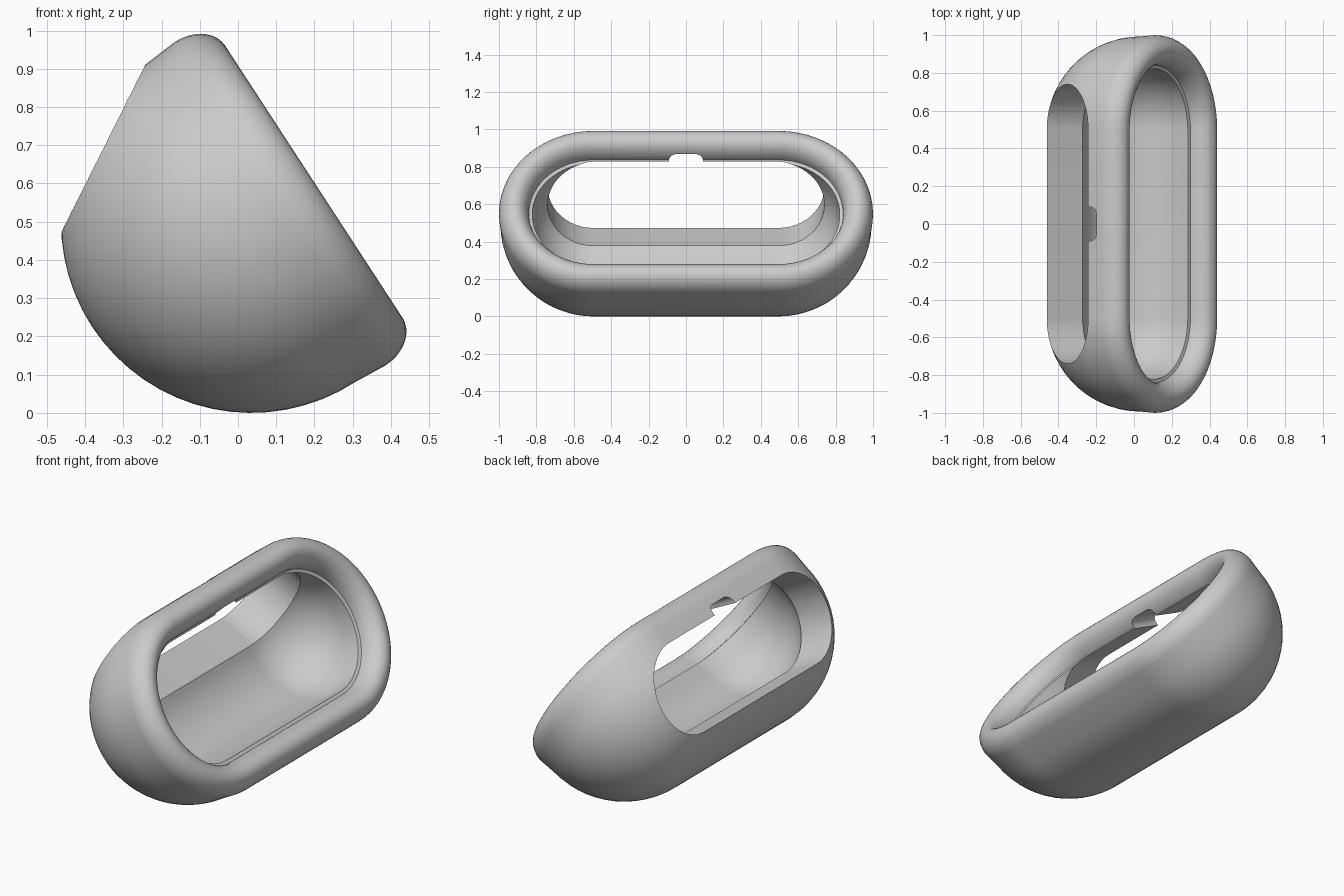
import bpy, bmesh, math
from mathutils import Matrix, Vector

if "Cube" in bpy.data.objects:
    bpy.data.objects.remove(bpy.data.objects["Cube"])

HALF = 0.495                      # half length of the straight middle
CENTRE = Vector((0.035, 0, 0.498))
SEG = 30                          # steps round each half-round end


def ring(r, z, half=HALF, seg=SEG):
    pts = []
    for side in (1, -1):
        for i in range(seg + 1):
            t = math.pi * i / seg
            pts.append(Vector((side * r * math.cos(t), side * (r * math.sin(t) + half), z)))
    return pts


def make_object(name, bm, tilt):
    bmesh.ops.remove_doubles(bm, verts=bm.verts, dist=1e-5)
    bmesh.ops.recalc_face_normals(bm, faces=bm.faces)
    bm.transform(Matrix.Translation(CENTRE) @ Matrix.Rotation(math.radians(tilt), 4, 'Y'))
    mesh = bpy.data.meshes.new(name)
    bm.to_mesh(mesh)
    bm.free()
    ob = bpy.data.objects.new(name, mesh)
    bpy.context.collection.objects.link(ob)
    return ob


def arc(cr, cz, a, b, start, end, n):
    for i in range(n + 1):
        t = math.radians(start + (end - start) * i / n)
        yield cr + a * math.cos(t), cz + b * math.sin(t)


def sweep(rings, caps=False):
    bm = bmesh.new()
    rows = [[bm.verts.new(p) for p in r] for r in rings]
    n = len(rows[0])
    for lo, hi in zip(rows, rows[1:]):
        for i in range(n):
            j = (i + 1) % n
            vs = (lo[i], lo[j], hi[j], hi[i])
            bm.faces.new(vs)
    if caps:
        bm.faces.new(rows[0])
        bm.faces.new(rows[-1])
    return bm


# Shell: stretched bowl with a rolled rim, small ledge and inner cavity
profile = list(arc(0, 0, 0.498, 0.498, -90, 0, 16))
profile += list(arc(0.425, 0.09, 0.08, 0.105, 0, 180, 18))
profile += [(0.327, 0.085)]
profile += list(arc(0, 0, 0.33, 0.33, 0, -90, 14))
bm = sweep([ring(max(r, 0), z) for r, z in profile])
bmesh.ops.remove_doubles(bm, verts=bm.verts, dist=1e-5)
bmesh.ops.dissolve_degenerate(bm, dist=1e-5, edges=bm.edges)
shell = make_object("shell", bm, 56.9)

# Rear window: stadium tunnel through the wall
window = make_object("window_cutter", sweep([ring(0.245, z, seg=24) for z in (0.1, 0.8)], True), -63.4)

# Small rounded notch in the top edge of the window
outline = [(0.2, -0.09), (0.2, 0.09)]
outline += [(x, y) for x, y in arc(0.255, 0.05, 0.04, 0.04, 90, 0, 6)]
outline += [(x, y) for x, y in arc(0.255, -0.05, 0.04, 0.04, 0, -90, 6)]
notch = make_object("notch_cutter", sweep([[Vector((x, y, z)) for x, y in outline] for z in (0.1, 0.8)], True), -63.4)

for cutter in (window, notch):
    cutter.hide_render = True
    mod = shell.modifiers.new(cutter.name, 'BOOLEAN')
    mod.operation = 'DIFFERENCE'
    mod.solver = 'EXACT'
    mod.object = cutter

# Bake the cuts and drop the cutters
bpy.context.view_layer.update()
deps = bpy.context.evaluated_depsgraph_get()
baked = bpy.data.meshes.new_from_object(shell.evaluated_get(deps))
shell.modifiers.clear()
shell.data = baked
for cutter in (window, notch):
    bpy.data.objects.remove(cutter)

bpy.context.view_layer.objects.active = shell
shell.select_set(True)
bpy.ops.object.shade_smooth_by_angle(angle=math.radians(25))
